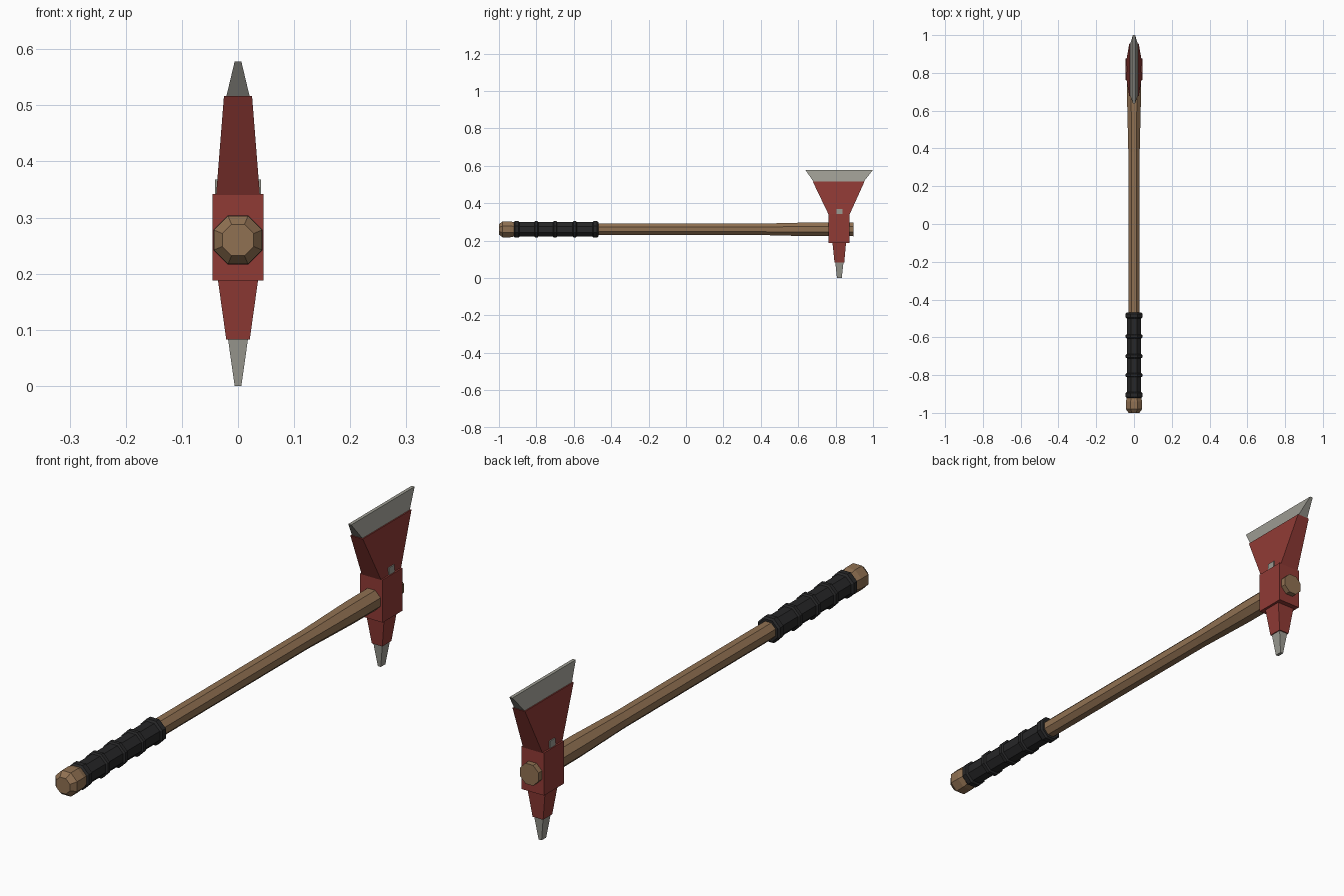
import bpy
import bmesh
from math import cos, sin, pi

cube = bpy.data.objects.get("Cube")
if cube:
    bpy.data.objects.remove(cube, do_unlink=True)

AXIS_Z = 0.26   # height of the handle's centre line
HEAD_Y = 0.82   # centre of the head along the handle


def make_material(name, rgb):
    mat = bpy.data.materials.new(name)
    mat.use_nodes = True
    mat.diffuse_color = (*rgb, 1)
    mat.node_tree.nodes["Principled BSDF"].inputs["Base Color"].default_value = (*rgb, 1)
    return mat


wood = make_material("wood", (0.28, 0.165, 0.085))
grip_black = make_material("grip black", (0.02, 0.02, 0.021))
paint = make_material("red paint", (0.28, 0.043, 0.036))
steel = make_material("bare steel", (0.33, 0.325, 0.285))


def loft(name, rings, mat):
    """Join rings of points into a closed, flat shaded solid."""
    bm = bmesh.new()
    loops = [[bm.verts.new(p) for p in ring] for ring in rings]
    for a, b in zip(loops, loops[1:]):
        for i in range(len(a)):
            j = (i + 1) % len(a)
            bm.faces.new((a[i], a[j], b[j], b[i]))
    bm.faces.new(loops[0])
    bm.faces.new(loops[-1])
    bmesh.ops.recalc_face_normals(bm, faces=bm.faces)
    mesh = bpy.data.meshes.new(name)
    bm.to_mesh(mesh)
    bm.free()
    mesh.materials.append(mat)
    obj = bpy.data.objects.new(name, mesh)
    bpy.context.collection.objects.link(obj)
    return obj


def octagon_rod(name, profile, mat):
    """Eight sided rod along y from (y, half width across flats) pairs."""
    angles = [(i + 0.5) * pi / 4 for i in range(8)]
    rings = []
    for y, apothem in profile:
        r = apothem / cos(pi / 8)
        rings.append([(r * cos(a), y, AXIS_Z + r * sin(a)) for a in angles])
    return loft(name, rings, mat)


def tapered_block(name, sections, mat):
    """Rectangular sections (z, half width, y front, y back) stacked upward."""
    rings = [[(-w, y0, z), (w, y0, z), (w, y1, z), (-w, y1, z)]
             for z, w, y0, y1 in sections]
    return loft(name, rings, mat)


# Handle
octagon_rod("handle_shaft", [(-0.95, 0.03), (0.38, 0.03), (0.63, 0.036), (0.895, 0.037)], wood)
octagon_rod("handle_pommel", [(-1.0, 0.028), (-0.98, 0.043), (-0.94, 0.043), (-0.915, 0.037)], wood)

# Grip wrap with raised bands
octagon_rod("grip_wrap", [(-0.925, 0.038), (-0.475, 0.038)], grip_black)
for number, (y, half) in enumerate([(-0.905, 0.016), (-0.8, 0.011), (-0.7, 0.011),
                                    (-0.595, 0.011), (-0.485, 0.016)], 1):
    octagon_rod(f"grip_band_{number}",
                [(y - half, 0.038), (y - half * 0.6, 0.044),
                 (y + half * 0.6, 0.044), (y + half, 0.038)], grip_black)

# Head: socket, blade above, spike below
tapered_block("head_socket", [(0.188, 0.045, 0.762, 0.875), (0.342, 0.045, 0.762, 0.875)], paint)
tapered_block("axe_blade", [(0.34, 0.039, 0.762, 0.875), (0.517, 0.025, 0.677, 0.955)], paint)
tapered_block("blade_edge", [(0.515, 0.021, 0.682, 0.95), (0.578, 0.006, 0.638, 1.0)], steel)
tapered_block("spike_body", [(0.083, 0.021, 0.794, 0.846), (0.19, 0.036, 0.783, 0.856)], paint)
tapered_block("spike_tip", [(0.0, 0.006, 0.807, 0.833), (0.085, 0.018, 0.798, 0.842)], steel)

# Small steel pin through the neck of the blade, showing on both sides
tapered_block("neck_pin", [(0.342, 0.041, 0.804, 0.836), (0.368, 0.041, 0.804, 0.836)], steel)
